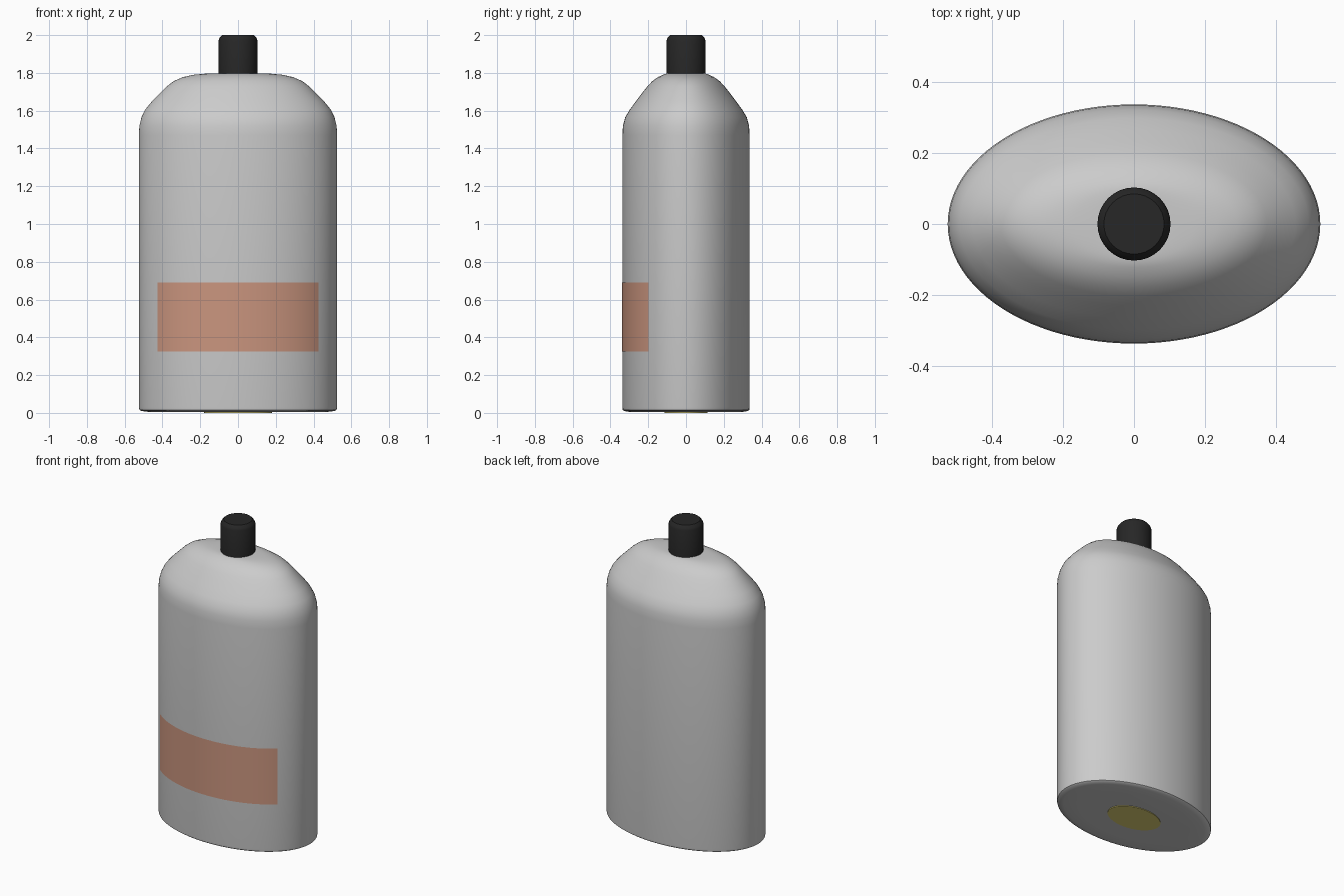
import bpy, bmesh
from math import cos, sin, pi, sqrt

if "Cube" in bpy.data.objects:
    bpy.data.objects.remove(bpy.data.objects["Cube"])

SEG = 96
RX, RY = 0.525, 0.337


def material(name, color):
    m = bpy.data.materials.new(name)
    m.diffuse_color = color
    m.use_nodes = True
    m.node_tree.nodes["Principled BSDF"].inputs["Base Color"].default_value = m.diffuse_color
    return m


def make_object(name, bm, angle, mat=None):
    mesh = bpy.data.meshes.new(name)
    bm.to_mesh(mesh)
    bm.free()
    ob = bpy.data.objects.new(name, mesh)
    bpy.context.collection.objects.link(ob)
    if mat:
        mesh.materials.append(mat)
    bpy.ops.object.select_all(action='DESELECT')
    ob.select_set(True)
    bpy.context.view_layer.objects.active = ob
    bpy.ops.object.shade_smooth_by_angle(angle=angle)
    return ob


def loft(name, rings, mat=None, seg=SEG, angle=0.6):
    """Closed solid skinned through elliptical rings (rx, ry, z)."""
    bm = bmesh.new()
    loops = [[bm.verts.new((rx * cos(2 * pi * i / seg), ry * sin(2 * pi * i / seg), z))
              for i in range(seg)] for rx, ry, z in rings]
    for a, b in zip(loops, loops[1:]):
        for i in range(seg):
            j = (i + 1) % seg
            bm.faces.new((a[i], a[j], b[j], b[i]))
    bm.faces.new(loops[0][::-1])
    bm.faces.new(loops[-1])
    return make_object(name, bm, angle, mat)


# Bottle body: oval tube with soft shoulders
loft("bottle_body", [
    (0.38, 0.24, 0.004), (0.48, 0.305, 0.006), (0.512, 0.327, 0.010),
    (0.522, 0.335, 0.016), (RX, RY, 0.03), (RX, RY, 1.47),
    (0.522, 0.334, 1.52), (0.511, 0.322, 1.565), (0.492, 0.298, 1.605),
    (0.455, 0.265, 1.65), (0.41, 0.231, 1.695), (0.375, 0.203, 1.73),
    (0.34, 0.178, 1.757), (0.29, 0.148, 1.778), (0.235, 0.122, 1.79),
    (0.17, 0.105, 1.796), (0.10, 0.09, 1.797)])

# Cap with a chamfered top edge
loft("cap", [(0.103, 0.103, 1.78), (0.103, 0.103, 1.972), (0.098, 0.098, 1.985),
             (0.085, 0.085, 2.0)],
     material("black_plastic", (0.02, 0.02, 0.02, 1)), seg=32, angle=0.5)

# Label band wrapped on the front face
bm = bmesh.new()
N, HALF, GAP = 48, 0.425, 0.0015
pairs = []
for i in range(N + 1):
    x = HALF * sin(pi / 2 * (2 * i / N - 1))
    y = -(RY + GAP) * sqrt(1 - (x / (RX + GAP)) ** 2)
    pairs.append([bm.verts.new((x, y, z)) for z in (0.325, 0.69)])
for a, b in zip(pairs, pairs[1:]):
    bm.faces.new((a[0], b[0], b[1], a[1]))
make_object("label", bm, 0.6, material("label_brown", (0.59, 0.30, 0.21, 1)))

# Coloured patch under the base
loft("base_patch", [(0.18, 0.115, 0.0), (0.18, 0.115, 0.005)],
     material("patch_yellow", (0.75, 0.65, 0.18, 1)), seg=32)
